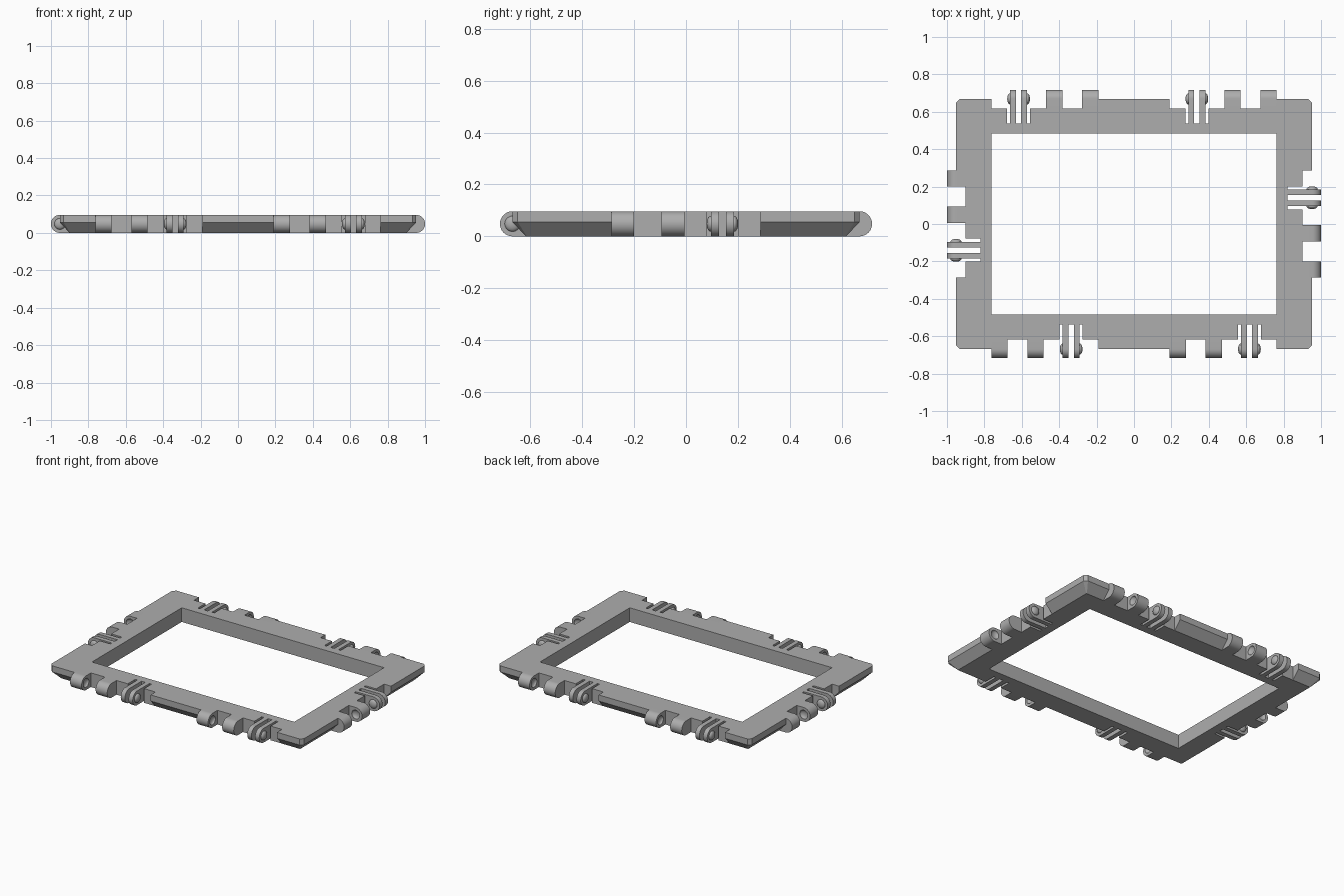
import bpy, bmesh, math
from mathutils import Matrix, Vector

if "Cube" in bpy.data.objects:
    bpy.data.objects.remove(bpy.data.objects["Cube"], do_unlink=True)

HX, HY, H = 0.952, 0.669, 0.0965      # frame half sizes and thickness
R = H / 2                             # hinge radius
RECESS, SLOT = 0.052, 0.132           # depths behind the hinge axis
LENGTH = 0.573                        # length of one hinge group
KNUCKLES = [(0, 0.087), (0.193, 0.28)]
PRONGS = [(0.382, 0.413), (0.441, 0.472)]
SLOTS = [(0.365, 0.382), (0.413, 0.441), (0.472, 0.488)]

grey = bpy.data.materials.new("grey plastic")
grey.use_nodes = True
grey.diffuse_color = (0.42, 0.42, 0.42, 1)
grey.node_tree.nodes["Principled BSDF"].inputs["Base Color"].default_value = (0.42, 0.42, 0.42, 1)


def finish(name, bm):
    bmesh.ops.recalc_face_normals(bm, faces=bm.faces)
    mesh = bpy.data.meshes.new(name)
    bm.to_mesh(mesh)
    bm.free()
    obj = bpy.data.objects.new(name, mesh)
    bpy.context.collection.objects.link(obj)
    mesh.materials.append(grey)
    return obj


def prism(bm, points, offset):
    """Extrude a flat outline along an offset vector."""
    face = bm.faces.new([bm.verts.new(p) for p in points])
    new = bmesh.ops.extrude_face_region(bm, geom=[face])["geom"]
    bmesh.ops.translate(bm, vec=offset, verts=[v for v in new if isinstance(v, bmesh.types.BMVert)])


def cut(obj, cutter):
    mod = obj.modifiers.new("cut", 'BOOLEAN')
    mod.operation, mod.solver, mod.object = 'DIFFERENCE', 'EXACT', cutter
    bpy.context.view_layer.objects.active = obj
    bpy.ops.object.modifier_apply(modifier=mod.name)
    bpy.data.objects.remove(cutter, do_unlink=True)


def smooth(obj):
    bpy.ops.object.select_all(action='DESELECT')
    obj.select_set(True)
    bpy.context.view_layer.objects.active = obj
    bpy.ops.object.shade_smooth_by_angle(angle=math.radians(35))


# Hinge groups: two on each long side, one on each short side.
# Local x runs along the side, local -y points outward from the hinge axis.
groups = []
for turn in range(4):
    dist = HX if turn % 2 else HY
    for start in ([-LENGTH / 2] if turn % 2 else [-0.763, 0.19]):
        groups.append(Matrix.Rotation(turn * math.pi / 2, 4, 'Z')
                      @ Matrix.Translation((start, -dist, 0)))


def ear(bm, m, a, b):
    """Round-ended tab between a and b along the side."""
    pts = [(RECESS, 0)]
    for i in range(25):
        t = math.pi * i / 24
        pts.append((-R * math.sin(t), R - R * math.cos(t)))
    pts.append((RECESS, H))
    prism(bm, [m @ Vector((a, y, z)) for y, z in pts], m.to_3x3() @ Vector((b - a, 0, 0)))


def button(bm, m, x):
    """Flattened ball on the hinge axis."""
    bmesh.ops.create_uvsphere(bm, u_segments=24, v_segments=12, radius=0.03,
                              matrix=m @ Matrix.Translation((x, 0, R)) @ Matrix.Diagonal((0.53, 1, 1, 1))
                              @ Matrix.Rotation(math.pi / 2, 4, 'Y'))


# Frame body: clipped corners and a sloping lower edge
bm = bmesh.new()
rings = []
for z, inset, clip in [(0, RECESS, 0.003), (0.055, 0, 0.02), (H, 0, 0.02)]:
    x, y = HX - inset, HY - inset
    corner = [(x, y - clip), (x - clip, y)]
    outline = corner + [(-a, b) for a, b in corner[::-1]]
    outline += [(-a, -b) for a, b in outline]
    rings.append([bm.verts.new((a, b, z)) for a, b in outline])
bm.faces.new(rings[0])
bm.faces.new(rings[-1])
for low, high in zip(rings, rings[1:]):
    for i in range(8):
        j = (i + 1) % 8
        bm.faces.new((low[i], low[j], high[j], high[i]))
frame = finish("frame", bm)

# Central opening, hinge recesses and flex slots
bm = bmesh.new()
up = Vector((0, 0, 0.3))
prism(bm, [(sx * 0.762, sy * 0.483, -0.1) for sx, sy in [(-1, -1), (1, -1), (1, 1), (-1, 1)]], up)
comb = [(0, -0.1), (0, RECESS)]
for a, b in SLOTS:
    comb += [(a, RECESS), (a, SLOT), (b, SLOT), (b, RECESS)]
comb += [(LENGTH, RECESS), (LENGTH, -0.1)]
for m in groups:
    prism(bm, [m @ Vector((x, y, -0.1)) for x, y in comb], up)
cut(frame, finish("frame_cutter", bm))

# Knuckles with sockets facing the gap between them
bm, sockets = bmesh.new(), bmesh.new()
for m in groups:
    for a, b in KNUCKLES:
        ear(bm, m, a, b)
    button(sockets, m, KNUCKLES[0][1])
    button(sockets, m, KNUCKLES[1][0])
knuckles = finish("hinge_knuckles", bm)
cut(knuckles, finish("socket_cutter", sockets))
smooth(knuckles)

# Springy prongs with snap buttons on their outer sides
bm, balls = bmesh.new(), bmesh.new()
for m in groups:
    for a, b in PRONGS:
        ear(bm, m, a, b)
    button(balls, m, PRONGS[0][0])
    button(balls, m, PRONGS[1][1])
smooth(finish("hinge_prongs", bm))
smooth(finish("snap_buttons", balls))
